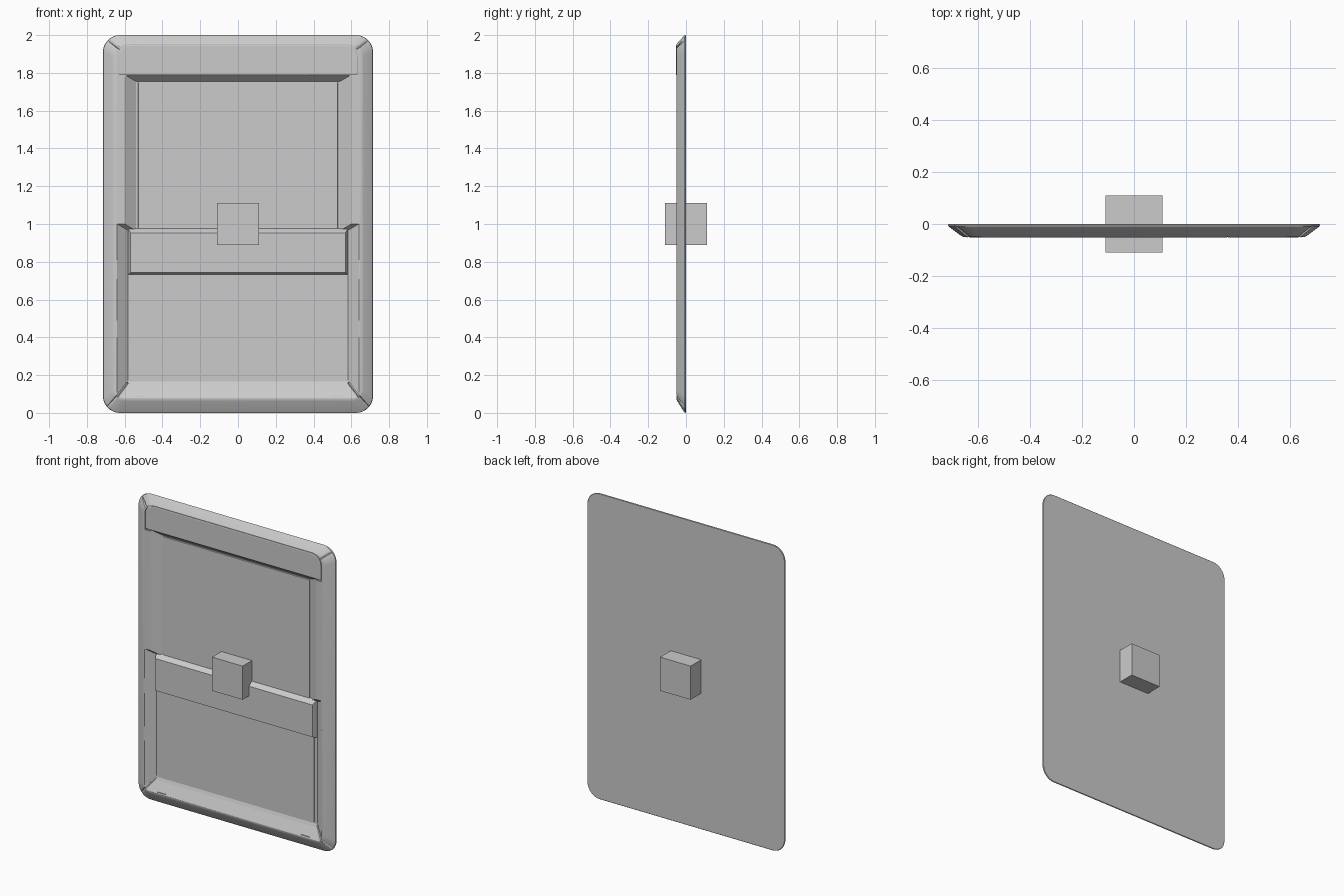
import bpy, bmesh, math
from mathutils import Vector

if "Cube" in bpy.data.objects:
    bpy.data.objects.remove(bpy.data.objects["Cube"])


def rrect(w, z0, z1, r_bot=0, r_top=0, n=8, x0=None):
    """Outline of a rectangle in the xz plane, with optional round corners."""
    left = -w if x0 is None else x0
    pts = []
    for x, z, sx, sz, r, a in ((w, z1, 1, 1, r_top, 0), (left, z1, -1, 1, r_top, 90),
                               (left, z0, -1, -1, r_bot, 180), (w, z0, 1, -1, r_bot, 270)):
        if r == 0:
            pts.append((x, z))
            continue
        for i in range(n + 1):
            t = math.radians(a + 90 * i / n)
            pts.append((x - sx * r + r * math.cos(t), z - sz * r + r * math.sin(t)))
    return pts


def loft(name, rings):
    """Closed solid through outlines given as (points, y)."""
    bm = bmesh.new()
    loops = [[bm.verts.new((x, y, z)) for x, z in pts] for pts, y in rings]
    for a, b in zip(loops, loops[1:]):
        for i in range(len(a)):
            j = (i + 1) % len(a)
            bm.faces.new((a[i], a[j], b[j], b[i]))
    bm.faces.new(loops[0])
    bm.faces.new(loops[-1])
    bmesh.ops.recalc_face_normals(bm, faces=bm.faces)
    me = bpy.data.meshes.new(name)
    bm.to_mesh(me)
    bm.free()
    ob = bpy.data.objects.new(name, me)
    bpy.context.collection.objects.link(ob)
    return ob


def box(name, x0, x1, y0, y1, z0, z1):
    return loft(name, [(rrect(x1, z0, z1, x0=x0), y) for y in (y0, y1)])


def beam(name, p, q, t):
    """Square bar between two points."""
    p, q = Vector(p), Vector(q)
    d = q - p
    ob = box(name, -t / 2, t / 2, -t / 2, t / 2, -d.length / 2, d.length / 2)
    ob.data.transform(d.to_track_quat('Z', 'Y').to_matrix().to_4x4())
    ob.location = (p + q) / 2
    return ob


def cut(target, cutter):
    cutter.hide_render = True
    cutter.hide_viewport = True
    m = target.modifiers.new("cut", 'BOOLEAN')
    m.operation, m.solver, m.object = 'DIFFERENCE', 'EXACT', cutter


# Frame: rounded slab with sloped rim and flat back
frame = loft("frame", [
    (rrect(0.712, 0.003, 1.997, 0.087, 0.087), 0),
    (rrect(0.715, 0, 2.0, 0.09, 0.09), -0.003),
    (rrect(0.713, 0.003, 1.998, 0.088, 0.088), -0.009),
    (rrect(0.664, 0.062, 1.957, 0.06, 0.07), -0.046),
    (rrect(0.655, 0.072, 1.95, 0.055, 0.065), -0.05)])

# Upper and lower sloped recesses
cut(frame, loft("upper_recess_cutter", [
    (rrect(0.615, 0.85, 1.799), -0.06),
    (rrect(0.54, 0.85, 1.755), -0.01)]))
cut(frame, loft("lower_recess_cutter", [
    (rrect(0.654, 0.06, 1.006, 0.03), -0.06),
    (rrect(0.64, 0.078, 1.0, 0.03), -0.05),
    (rrect(0.592, 0.145, 0.972, 0.012), -0.018),
    (rrect(0.582, 0.165, 0.968, 0.008), -0.0105)]))

# Mitre grooves at the corners
for s in (-1, 1):
    cut(frame, beam("low_rim_groove_cutter", (s * 0.70, -0.007, 0.022), (s * 0.64, -0.052, 0.088), 0.012))
    cut(frame, beam("low_inner_groove_cutter", (s * 0.645, -0.052, 0.082), (s * 0.585, -0.010, 0.16), 0.011))
    cut(frame, beam("top_rim_groove_cutter", (s * 0.695, -0.009, 1.98), (s * 0.62, -0.054, 1.925), 0.012))

# Header panel, split by a seam, sitting in a shallow groove
cut(frame, loft("header_groove_cutter", [
    (rrect(0.639, 1.78, 1.953, 0, 0.07), -0.06),
    (rrect(0.639, 1.78, 1.953, 0, 0.07), -0.044)]))
header = loft("header_panel", [
    (rrect(0.634, 1.788, 1.948, 0, 0.066), -0.043),
    (rrect(0.634, 1.788, 1.948, 0, 0.066), -0.0495),
    (rrect(0.630, 1.790, 1.944, 0, 0.062), -0.052)])
cut(header, box("header_seam_cutter", 0.358, 0.361, -0.06, -0.049, 1.7, 2.0))

# Screens
loft("upper_screen", [(rrect(0.53, 0.96, 1.75), -0.008), (rrect(0.528, 0.96, 1.748), -0.014)])
loft("lower_screen", [(rrect(0.562, 0.172, 0.75), -0.008), (rrect(0.56, 0.174, 0.75), -0.014)])

# Cross bar between the screens
loft("cross_bar", [
    (rrect(0.582, 0.732, 0.978), -0.009),
    (rrect(0.58, 0.734, 0.972), -0.02),
    (rrect(0.568, 0.742, 0.952), -0.042)])

# Thin trim strips along the ridge
for s in (-1, 1):
    for z0, z1 in ((0.4, 0.49), (0.71, 0.81)):
        box("side_trim", s * 0.642 - 0.002, s * 0.642 + 0.002, -0.051, -0.045, z0, z1)
    box("bottom_trim", s * 0.52 - 0.03, s * 0.52 + 0.03, -0.051, -0.045, 0.083, 0.087)

# Centre block
box("centre_block", -0.11, 0.11, -0.11, 0.11, 0.89, 1.11)

for ob in list(bpy.context.collection.objects):
    if ob.hide_render:
        continue
    bpy.ops.object.select_all(action='DESELECT')
    ob.select_set(True)
    bpy.context.view_layer.objects.active = ob
    bpy.ops.object.shade_smooth_by_angle(angle=math.radians(25))
